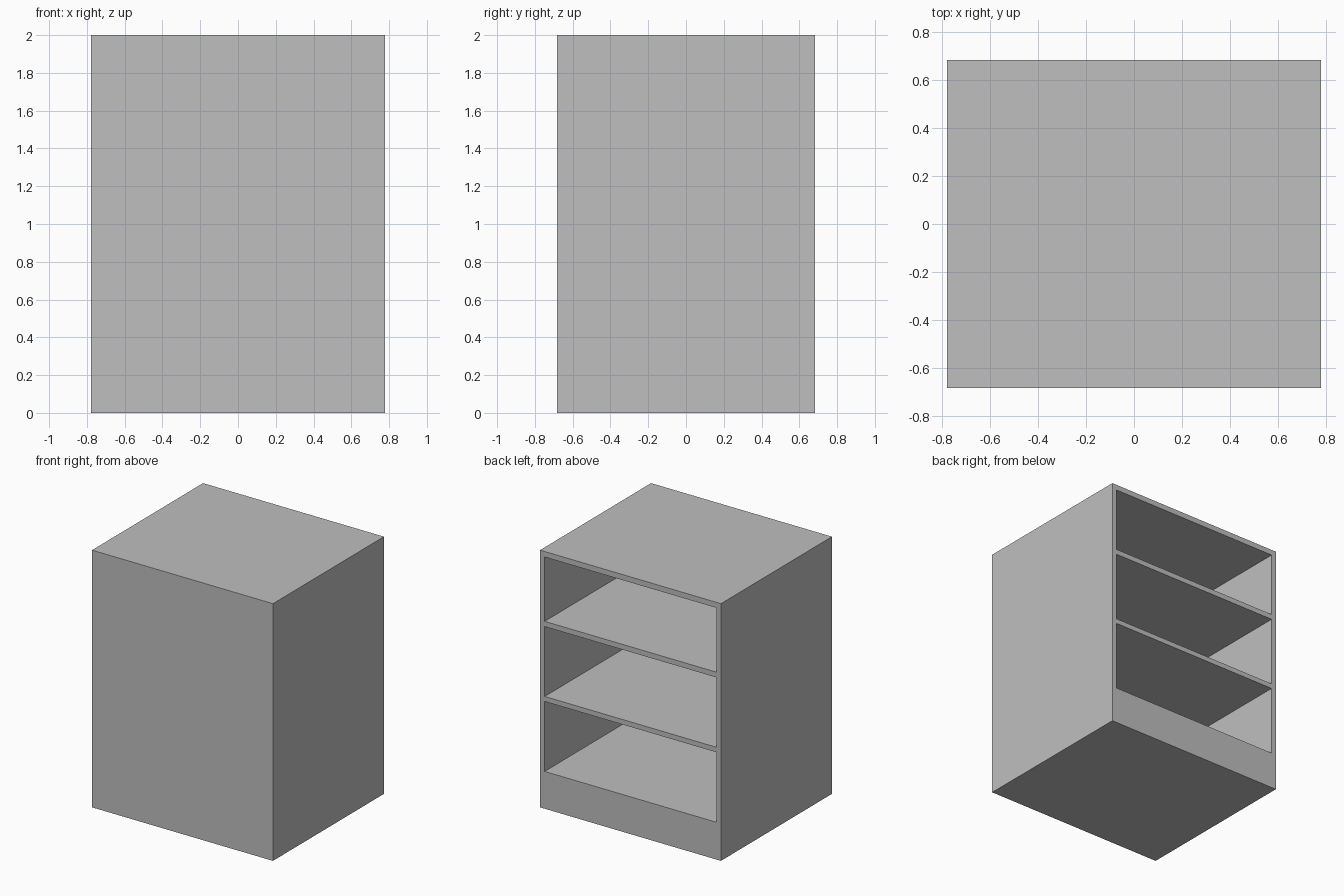
import bpy

if "Cube" in bpy.data.objects:
    bpy.data.objects.remove(bpy.data.objects["Cube"], do_unlink=True)

WIDTH, DEPTH, HEIGHT = 1.556, 1.364, 2.0
PANEL = 0.04

grey = bpy.data.materials.new("plain grey")
grey.use_nodes = True
colour = (0.52, 0.52, 0.52, 1)
grey.diffuse_color = colour
grey.node_tree.nodes["Principled BSDF"].inputs["Base Color"].default_value = colour


def box(name, x, y, z):
    """Box spanning the given (low, high) ranges."""
    spans = (x, y, z)
    bpy.ops.mesh.primitive_cube_add(size=1, location=[(a + b) / 2 for a, b in spans])
    ob = bpy.context.object
    ob.name = name
    ob.scale = [b - a for a, b in spans]
    bpy.ops.object.transform_apply(location=True, rotation=False, scale=True)
    ob.data.materials.append(grey)
    return ob


# Solid cabinet body with a closed front and a deep base
cabinet = box("cabinet_body", (-WIDTH / 2, WIDTH / 2), (-DEPTH / 2, DEPTH / 2), (0, HEIGHT))

# Three compartments hollowed out from the back
for low, high in ((0.29, 0.834), (0.873, 1.416), (1.457, 1.957)):
    cutter = box("compartment_cutter",
                 (-WIDTH / 2 + PANEL, WIDTH / 2 - PANEL),
                 (-DEPTH / 2 + PANEL, DEPTH / 2 + PANEL), (low, high))
    cutter.hide_render = True
    cut = cabinet.modifiers.new("compartment", 'BOOLEAN')
    cut.operation = 'DIFFERENCE'
    cut.solver = 'EXACT'
    cut.object = cutter
    bpy.context.view_layer.objects.active = cabinet
    bpy.ops.object.modifier_apply(modifier=cut.name)
    bpy.data.objects.remove(cutter, do_unlink=True)
